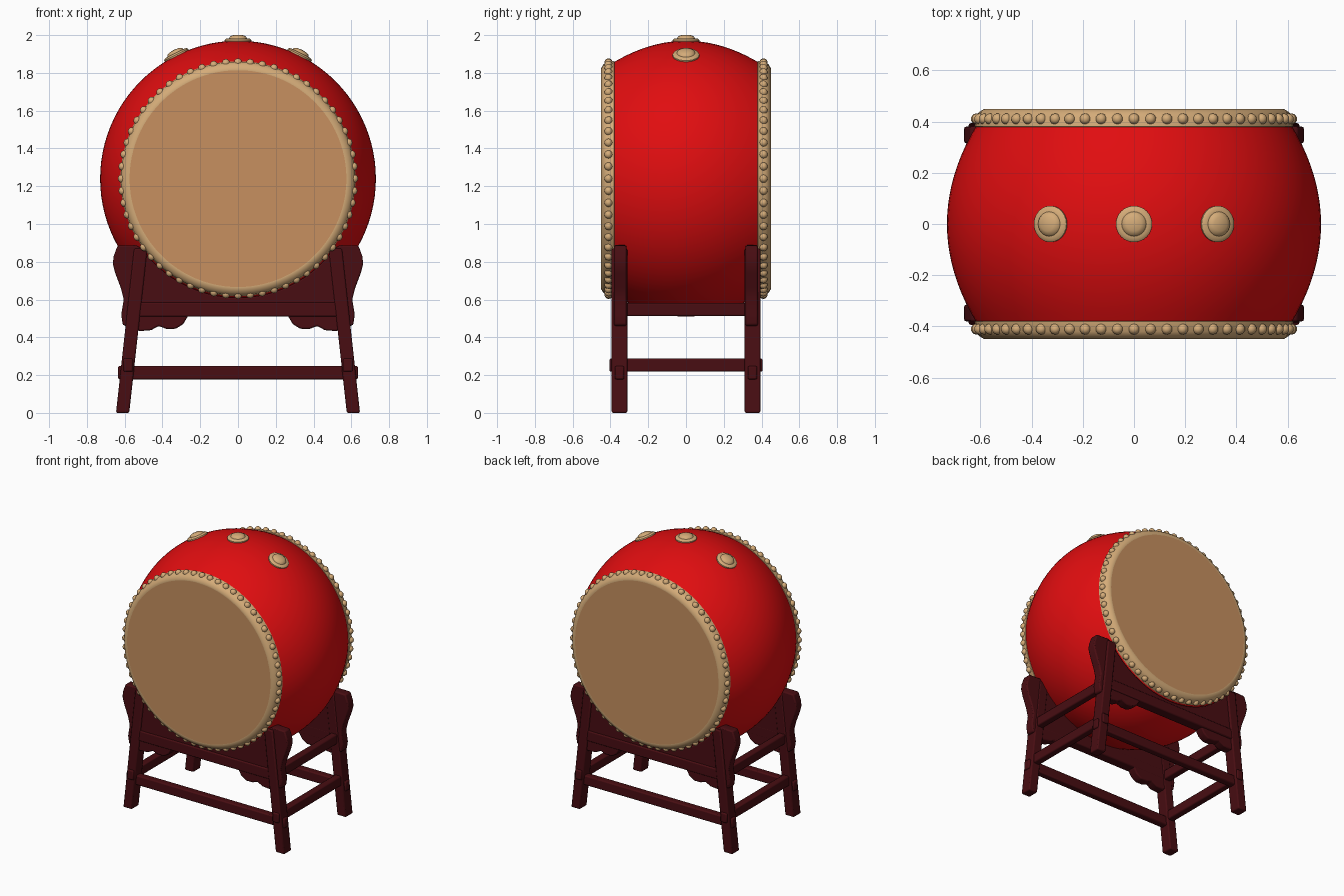
import bpy, bmesh
from math import sin, cos, pi, radians, sqrt, tau
from mathutils import Matrix, Vector

if "Cube" in bpy.data.objects:
    bpy.data.objects.remove(bpy.data.objects["Cube"])

AXIS_Z = 1.24     # height of the drum axis
BELLY = 0.73      # widest drum radius
HALF = 0.385      # half length of the wooden shell
END_R = 0.615     # shell radius at each end


def material(name, rgb):
    m = bpy.data.materials.new(name)
    m.use_nodes = True
    m.diffuse_color = (*rgb, 1)
    bsdf = m.node_tree.nodes["Principled BSDF"]
    bsdf.inputs["Base Color"].default_value = (*rgb, 1)
    bsdf.inputs["Roughness"].default_value = 0.6
    return m


RED = material("red lacquer", (0.75, 0.004, 0.005))
SKIN = material("drum skin", (0.57, 0.28, 0.115))
TAN = material("pale hide", (0.66, 0.41, 0.19))
WOOD = material("dark red wood", (0.065, 0.004, 0.006))


def finish(name, bm, mat, angle=35):
    bmesh.ops.recalc_face_normals(bm, faces=bm.faces)
    me = bpy.data.meshes.new(name)
    bm.to_mesh(me)
    bm.free()
    me.materials.append(mat)
    me.polygons.foreach_set("use_smooth", [True] * len(me.polygons))
    me.set_sharp_from_angle(angle=radians(angle))
    ob = bpy.data.objects.new(name, me)
    bpy.context.collection.objects.link(ob)
    return ob


def add_bevel(ob, width, segments=2):
    mod = ob.modifiers.new("soft edges", "BEVEL")
    mod.width, mod.segments = width, segments
    mod.limit_method = "ANGLE"


def lathe(bm, profile, steps, matrix=Matrix()):
    """Spin (radius, height) points around local z, then place the result."""
    verts = [bm.verts.new((r, 0, h)) for r, h in profile]
    edges = [bm.edges.new(pair) for pair in zip(verts, verts[1:])]
    before = set(bm.verts) - set(verts)
    bmesh.ops.spin(bm, geom=verts + edges, axis=(0, 0, 1), cent=(0, 0, 0),
                   angle=tau, steps=steps, use_merge=True)
    new = [v for v in bm.verts if v not in before]
    bmesh.ops.remove_doubles(bm, verts=new, dist=1e-5)
    new = [v for v in bm.verts if v not in before]
    bmesh.ops.transform(bm, matrix=matrix, verts=new)


def beam(name, size, center, lean=0.0):
    """Box whose x shifts by lean per unit of height."""
    bm = bmesh.new()
    bmesh.ops.create_cube(bm, size=1)
    for v in bm.verts:
        v.co = Vector(center) + Vector(a * b for a, b in zip(v.co, size))
        v.co.x += lean * (v.co.z - center[2])
    add_bevel(finish(name, bm, WOOD), 0.008)


def along_y(side):
    return Matrix.Translation((0, 0, AXIS_Z)) @ Matrix.Rotation(-side * pi / 2, 4, "X")


# Barrel shell
bm = bmesh.new()
ts = [i / 10 for i in range(-10, 11)]
lathe(bm, [(BELLY - (BELLY - END_R) * t * t, HALF * t) for t in ts], 96, along_y(1))
finish("drum_shell", bm, RED)

for side, end in ((-1, "front"), (1, "back")):
    # Hide band wrapped over the end
    bm = bmesh.new()
    lathe(bm, [(0.60, 0.375), (0.622, 0.38), (0.618, 0.42), (0.605, 0.437),
               (0.585, 0.449), (0.574, 0.449)], 96, along_y(side))
    finish(end + "_band", bm, TAN, 50)

    # Playing surface
    bm = bmesh.new()
    lathe(bm, [(0.575, 0.449), (0.3, 0.449), (0, 0.449)], 96, along_y(side))
    finish(end + "_skin", bm, SKIN)

    # Ring of tacks
    bm = bmesh.new()
    for i in range(60):
        a = tau * i / 60
        pos = (0.615 * cos(a), side * 0.41, AXIS_Z + 0.615 * sin(a))
        bmesh.ops.create_uvsphere(bm, u_segments=10, v_segments=6, radius=0.022,
                                  matrix=Matrix.Translation(pos))
    finish(end + "_tacks", bm, TAN, 60)

# Three flanged bosses on the crown
for name, tilt in (("right", -26.5), ("middle", 0), ("left", 26.5)):
    bm = bmesh.new()
    place = (Matrix.Translation((0, 0, AXIS_Z)) @ Matrix.Rotation(radians(tilt), 4, "Y")
             @ Matrix.Translation((0, 0, BELLY)))
    lathe(bm, [(0.07, -0.02), (0.071, 0.004), (0.062, 0.012), (0.048, 0.013),
               (0.043, 0.022), (0.028, 0.029), (0, 0.032)], 24, place)
    finish(name + "_crown_boss", bm, TAN, 50)

# Cradle boards: scalloped below, rounded heads, hollowed for the drum
edge = [(0.26, 0.52), (0.29, 0.47), (0.33, 0.445), (0.38, 0.445), (0.42, 0.46),
        (0.46, 0.438), (0.52, 0.433), (0.56, 0.45), (0.61, 0.465), (0.618, 0.52),
        (0.605, 0.6), (0.62, 0.66), (0.65, 0.74), (0.663, 0.79), (0.658, 0.83),
        (0.638, 0.885), (0.54, 0.888)]
R = 0.63
hollow = [(0.51 * k / 10, AXIS_Z - sqrt(R * R - (0.51 * k / 10) ** 2))
          for k in range(10, -1, -1)]
half = edge + hollow
outline = half + [(-x, z) for x, z in reversed(half[:-1])]
for side, end in ((-1, "front"), (1, "back")):
    bm = bmesh.new()
    face = bm.faces.new([bm.verts.new((x, side * 0.315, z)) for x, z in outline])
    out = bmesh.ops.extrude_face_region(bm, geom=[face])
    for v in out["geom"]:
        if isinstance(v, bmesh.types.BMVert):
            v.co.y = side * 0.38
    add_bevel(finish(end + "_cradle_board", bm, WOOD), 0.008)

    # Long rails
    beam(end + "_upper_rail", (1.12, 0.075, 0.075), (0, side * 0.352, 0.547))
    beam(end + "_lower_rail", (1.27, 0.05, 0.07), (0, side * 0.352, 0.213))

    # Splayed legs
    for sx, hand in ((-1, "right"), (1, "left")):
        beam(f"{end}_{hand}_leg", (0.07, 0.083, 0.87), (sx * 0.563, side * 0.352, 0.435),
             -sx * 0.11)

# Side rails
for sx, hand in ((-1, "right"), (1, "left")):
    beam(hand + "_upper_side_rail", (0.05, 0.7, 0.07), (sx * 0.55, 0, 0.547))
    beam(hand + "_lower_side_rail", (0.05, 0.81, 0.07), (sx * 0.582, 0, 0.253))
